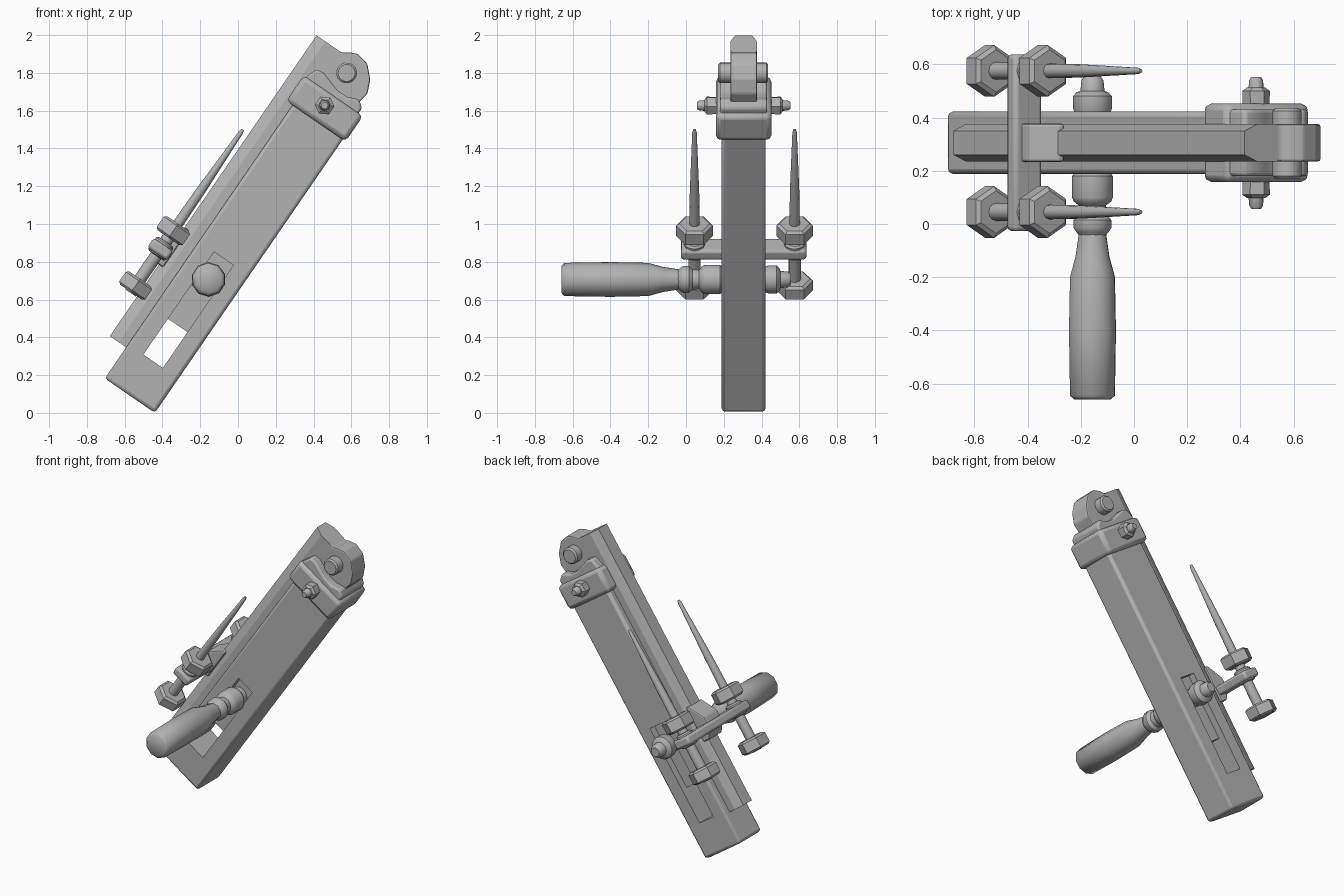
import bpy, bmesh, math
from mathutils import Matrix

cube = bpy.data.objects.get("Cube")
if cube:
    bpy.data.objects.remove(cube, do_unlink=True)

GREY = (0.45, 0.45, 0.45, 1)
metal = bpy.data.materials.new("plain grey")
metal.use_nodes = True
metal.diffuse_color = GREY
metal.node_tree.nodes["Principled BSDF"].inputs["Base Color"].default_value = GREY

# Leaning frame: local x runs up the body, y is depth, z points to the upper face
LEAN = math.radians(55.5)
FRAME = Matrix.Translation((-0.44, 0, 0)) @ Matrix.Rotation(-LEAN, 4, 'Y')
MID = 0.305


def finish(name, bm, bevel=0, smooth=0, segments=2):
    bmesh.ops.recalc_face_normals(bm, faces=bm.faces[:])
    mesh = bpy.data.meshes.new(name)
    bm.to_mesh(mesh)
    bm.free()
    mesh.materials.append(metal)
    obj = bpy.data.objects.new(name, mesh)
    bpy.context.collection.objects.link(obj)
    obj.matrix_world = FRAME
    if bevel:
        mod = obj.modifiers.new("soft edges", 'BEVEL')
        mod.width, mod.segments = bevel, segments
    if smooth:
        bpy.ops.object.select_all(action='DESELECT')
        obj.select_set(True)
        bpy.context.view_layer.objects.active = obj
        bpy.ops.object.shade_smooth_by_angle(angle=math.radians(smooth))
    return obj


def loft(name, rings, **style):
    """Join matching rings of points and cap both ends."""
    bm = bmesh.new()
    loops = [[bm.verts.new(p) for p in ring] for ring in rings]
    for a, b in zip(loops, loops[1:]):
        for i in range(len(a)):
            j = (i + 1) % len(a)
            bm.faces.new((a[i], a[j], b[j], b[i]))
    bm.faces.new(loops[0])
    bm.faces.new(loops[-1])
    return finish(name, bm, **style)


def plate(name, outline, half, mid=MID, **style):
    """Side outline extruded through the depth."""
    return loft(name, [[(u, mid + s * half, w) for u, w in outline] for s in (-1, 1)], **style)


def box(name, u0, u1, half, w0, w1, **style):
    return plate(name, [(u0, w0), (u1, w0), (u1, w1), (u0, w1)], half, **style)


def turned(name, profile, axis, centre, sides=16, smooth=35):
    """Stack of (position, radius) rings along the body or the depth axis."""
    rings = []
    for pos, r in profile:
        ring = []
        for i in range(sides):
            a = math.tau * i / sides
            p, q = r * math.cos(a), r * math.sin(a)
            if axis == 'u':
                ring.append((pos, centre[0] + p, centre[1] + q))
            else:
                ring.append((centre[0] + p, pos, centre[1] + q))
        rings.append(ring)
    return loft(name, rings, smooth=smooth)


# Outer body with a slot cut through both sides
cutter = box("slot_cutter", 0.22, 0.88, 0.3, 0.10, 0.225)
cutter.hide_render = True
cutter.hide_viewport = True
body = box("outer_body", 0, 1.85, 0.117, 0, 0.322, bevel=0.018, smooth=35)
cut = body.modifiers.new("slot", 'BOOLEAN')
cut.operation, cut.solver, cut.object = 'DIFFERENCE', 'EXACT', cutter

# Inner bar: a core seen through the slot and a chamfered ridge on top
box("bar_core", 0.45, 1.9, 0.07, 0.06, 0.31)
section = [(-0.07, 0.28), (0.07, 0.28), (0.07, 0.37), (0.045, 0.427),
           (-0.045, 0.427), (-0.07, 0.37)]
loft("bar_ridge", [[(u, MID + y, w) for y, w in section] for u in (0.2, 2.132)])

# Hinge eye at the top of the bar
eye = [(1.85, 0.06), (1.97, 0.04), (2.03, 0.03), (2.10, 0.06), (2.16, 0.12),
       (2.175, 0.19), (2.155, 0.235), (2.132, 0.265), (2.132, 0.36), (1.85, 0.36)]
plate("hinge_eye", eye, 0.07, bevel=0.008)
turned("hinge_pin", [(0.17, 0.045), (0.18, 0.055), (0.425, 0.055), (0.435, 0.045)],
       'y', (2.058, 0.183))

# Clamp band and the dipped saddle under the pin
box("clamp_band", 1.755, 1.92, 0.147, -0.018, 0.362, bevel=0.025, smooth=40)
saddle = [(1.8, 0.01), (1.95, 0.01), (1.98, 0.05), (1.955, 0.11), (1.955, 0.17),
          (1.97, 0.22), (1.99, 0.28), (1.985, 0.325), (1.93, 0.345), (1.8, 0.345)]
plate("saddle", saddle, 0.125, bevel=0.012, smooth=40)

# Clamp bolts on both sides
for side, label in ((-1, "front"), (1, "back")):
    spot = (1.85, 0.181)
    turned(label + "_bolt_head", [(MID + side * d, r) for d, r in
           ((0.13, 0.05), (0.195, 0.052), (0.207, 0.035))], 'y', spot, 6, 10)
    turned(label + "_bolt_tip", [(MID + side * d, r) for d, r in
           ((0.19, 0.03), (0.235, 0.026), (0.248, 0.018))], 'y', spot, 12)

# Handle, neck and collar on the slot axle
axle = (0.743, 0.166)
handle = [(-0.66, 0.07), (-0.645, 0.088), (-0.40, 0.092), (-0.20, 0.088),
          (-0.12, 0.066), (-0.04, 0.054)]
turned("handle", handle, 'y', axle, 10, 50)
neck = [(-0.05, 0.045), (-0.03, 0.062), (-0.015, 0.072), (0.015, 0.072),
        (0.035, 0.055), (0.07, 0.052), (0.085, 0.072), (0.1, 0.078),
        (0.18, 0.078), (0.2, 0.062)]
turned("handle_collar", neck, 'y', axle)
turned("axle", [(0.15, 0.06), (0.45, 0.06)], 'y', axle)
end = [(0.41, 0.065), (0.435, 0.075), (0.48, 0.075), (0.495, 0.06),
       (0.5, 0.046), (0.54, 0.042), (0.555, 0.03)]
turned("axle_end", end, 'y', axle)

# Cross plate and the wedge block that holds it on the bar
box("cross_plate", 0.70, 0.76, 0.332, 0.405, 0.53, bevel=0.015, smooth=40)
wedge = [(0.66, 0.40), (0.66, 0.45), (0.72, 0.50), (0.80, 0.50), (0.90, 0.425), (0.90, 0.40)]
plate("wedge_block", wedge, 0.072, bevel=0.01)

# Two threaded spikes with hex nuts
for label, y in (("front", 0.045), ("back", 0.575)):
    at = (y, 0.466)
    turned(label + "_rod", [(0.45, 0.033), (0.85, 0.033)], 'u', at, 12)
    turned(label + "_spike", [(0.85, 0.028), (1.1, 0.025), (1.48, 0.012), (1.5, 0.007)],
           'u', at, 12)
    turned(label + "_washer", [(0.69, 0.045), (0.695, 0.055), (0.77, 0.055), (0.78, 0.045)],
           'u', at, 12)
    for part, start, height in (("_end_nut", 0.455, 0.085), ("_lock_nut", 0.805, 0.09)):
        rings = [(start, 0.08), (start + 0.012, 0.097),
                 (start + height - 0.012, 0.097), (start + height, 0.08)]
        turned(label + part, rings, 'u', at, 6, 10)
